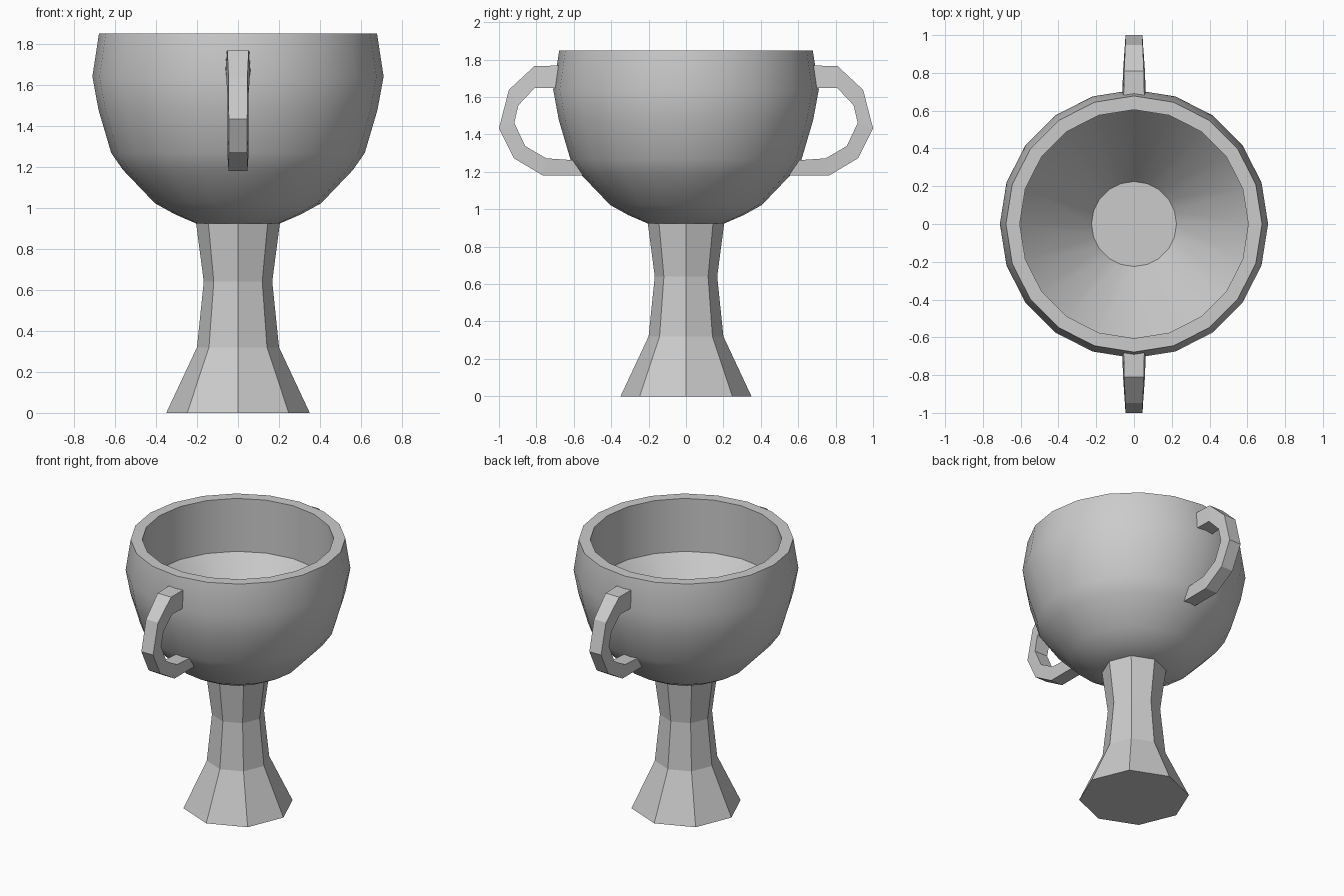
import bpy, bmesh
from math import cos, sin, pi

if "Cube" in bpy.data.objects:
    bpy.data.objects.remove(bpy.data.objects["Cube"])


def finish(name, bm, smooth=False):
    bmesh.ops.recalc_face_normals(bm, faces=bm.faces[:])
    me = bpy.data.meshes.new(name)
    bm.to_mesh(me)
    bm.free()
    ob = bpy.data.objects.new(name, me)
    bpy.context.collection.objects.link(ob)
    if smooth:
        bpy.ops.object.select_all(action='DESELECT')
        ob.select_set(True)
        bpy.context.view_layer.objects.active = ob
        bpy.ops.object.shade_smooth_by_angle(angle=pi / 6)
    return ob


def loft(bm, rings):
    """Bridge successive rings of points and cap both ends."""
    loops = [[bm.verts.new(p) for p in ring] for ring in rings]
    n = len(loops[0])
    for a, b in zip(loops, loops[1:]):
        for i in range(n):
            j = (i + 1) % n
            bm.faces.new((a[i], a[j], b[j], b[i]))
    bm.faces.new(loops[0][::-1])
    bm.faces.new(loops[-1])


def lathe(name, profile, sides, smooth=False):
    bm = bmesh.new()
    loft(bm, [[(r * cos(2 * pi * i / sides), r * sin(2 * pi * i / sides), z)
               for i in range(sides)] for r, z in profile])
    return finish(name, bm, smooth)


# Eight-sided flared stem
lathe("stem", [(.35, 0), (.20, .32), (.167, .64), (.205, .93)], 8)

# Bowl: outer wall, rim, straight inner wall, conical inside, flat bottom
lathe("bowl", [(.205, .924), (.307, .968), (.405, 1.022), (.56, 1.184),
               (.618, 1.267), (.68, 1.477), (.71, 1.64), (.678, 1.849),
               (.605, 1.849), (.605, 1.48), (.225, 1.0)], 20, True)

# Handles: (outer y, z), (inner y, z), outer and inner half-width
path = [
    ((.66, 1.768), (.66, 1.647), .055, .063),
    ((.81, 1.766), (.81, 1.647), .052, .058),
    ((.947, 1.638), (.896, 1.556), .046, .052),
    ((1.0, 1.433), (.918, 1.462), .045, .05),
    ((.92, 1.273), (.86, 1.338), .045, .05),
    ((.765, 1.18), (.747, 1.272), .046, .052),
    ((.53, 1.18), (.53, 1.257), .046, .052),
]
for name, s in (("front_handle", -1), ("back_handle", 1)):
    bm = bmesh.new()
    loft(bm, [[(-wo, s * oy, oz), (wo, s * oy, oz), (wi, s * iy, iz), (-wi, s * iy, iz)]
              for (oy, oz), (iy, iz), wo, wi in path])
    finish(name, bm)
